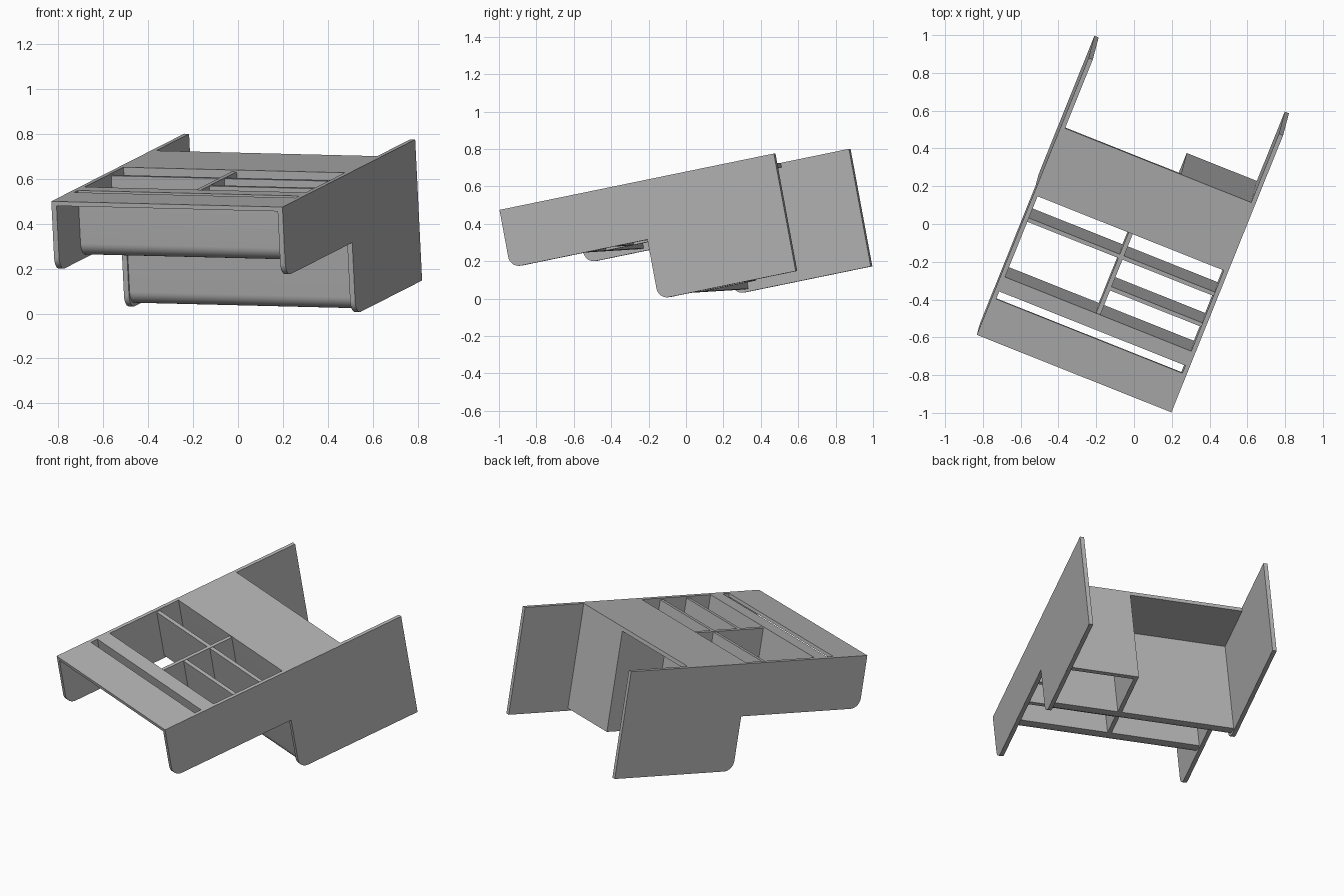
import bpy, math
from mathutils import Vector, Matrix

if "Cube" in bpy.data.objects:
    bpy.data.objects.remove(bpy.data.objects["Cube"])

# Tilted frame: local x = width, y = depth, z = up from the top surface
U = Vector((0.929, -0.370, -0.023)).normalized()
V = Vector((0.373, 0.909, 0.187))
V = (V - U * V.dot(U)).normalized()
W = U.cross(V)
FRAME = Matrix.Translation((-0.832, -0.587, 0.50)) @ Matrix((U, V, W)).transposed().to_4x4()

WIDTH, DEPTH, MID = 1.109, 1.61, 0.805   # overall width, depth, front/rear split
FRONT_H, REAR_H = 0.315, 0.64            # panel heights
T = 0.024                                # board thickness

mat = bpy.data.materials.new("grey board")
mat.diffuse_color = (0.45, 0.45, 0.45, 1)
mat.use_nodes = True
mat.node_tree.nodes["Principled BSDF"].inputs["Base Color"].default_value = mat.diffuse_color


def slab(name, x0, x1, y0, y1, top, bottom, radius=0.0):
    """Side profile with a rounded lower front corner, extruded across x."""
    prof = [(y0, top), (y1, top), (y1, bottom)]
    if radius:
        for i in range(9):
            a = math.radians(270 - i * 90 / 8)
            prof.append((y0 + radius + radius * math.cos(a),
                         bottom + radius + radius * math.sin(a)))
    else:
        prof.append((y0, bottom))
    n = len(prof)
    verts = [(x, y, z) for x in (x0, x1) for y, z in prof]
    faces = [tuple(range(n))[::-1], tuple(range(n, 2 * n))]
    faces += [(i, (i + 1) % n, n + (i + 1) % n, n + i) for i in range(n)]
    me = bpy.data.meshes.new(name)
    me.from_pydata(verts, [], faces)
    me.materials.append(mat)
    ob = bpy.data.objects.new(name, me)
    bpy.context.collection.objects.link(ob)
    ob.matrix_world = FRAME
    # consistent outward normals
    import bmesh
    bm = bmesh.new()
    bm.from_mesh(me)
    bmesh.ops.recalc_face_normals(bm, faces=bm.faces)
    bm.to_mesh(me)
    bm.free()
    bpy.ops.object.select_all(action='DESELECT')
    ob.select_set(True)
    bpy.context.view_layer.objects.active = ob
    bpy.ops.object.shade_smooth_by_angle(angle=math.radians(30))
    return ob


# Side panels: shallow in front, deep behind
for side, x in (("left", 0), ("right", WIDTH - T)):
    slab(side + "_front_panel", x, x + T, 0, MID, 0, -FRONT_H, 0.06)
    slab(side + "_rear_panel", x, x + T, MID, DEPTH, 0, -REAR_H, 0.06)

L, R = T, WIDTH - T
# Top plates
slab("front_top_plate", L, R, 0, 0.218, 0, -0.02)
slab("rear_top_plate", L, R, MID + 0.01, 1.21, 0, -T)

# Thick cross boards with rounded lower front edge
slab("front_cross_board", L, R, 0.262, 0.346, 0, -0.30, 0.06)
slab("rear_cross_board", L, R, MID + 0.01, 0.895, -0.002, -REAR_H + 0.015, 0.06)

# Compartment dividers
CX = WIDTH / 2
slab("centre_divider", CX - T / 2, CX + T / 2, 0.346, MID + 0.01, -0.008, -0.30)
slab("left_shelf_divider", L, CX - T / 2, 0.665, 0.687, -0.01, -0.30)
for name, y in (("front", 0.486), ("rear", 0.665)):
    slab("right_%s_shelf_divider" % name, CX + T / 2, R, y, y + 0.022, -0.01, -0.30)

# Rear pedestal: upright and back panel
slab("pedestal_side", 0.685, 0.685 + T, 0.895, 1.21, -T, -REAR_H + 0.015)
slab("pedestal_back", 0.685 + T, R, 1.21 - T, 1.21, -T, -REAR_H + 0.015)
